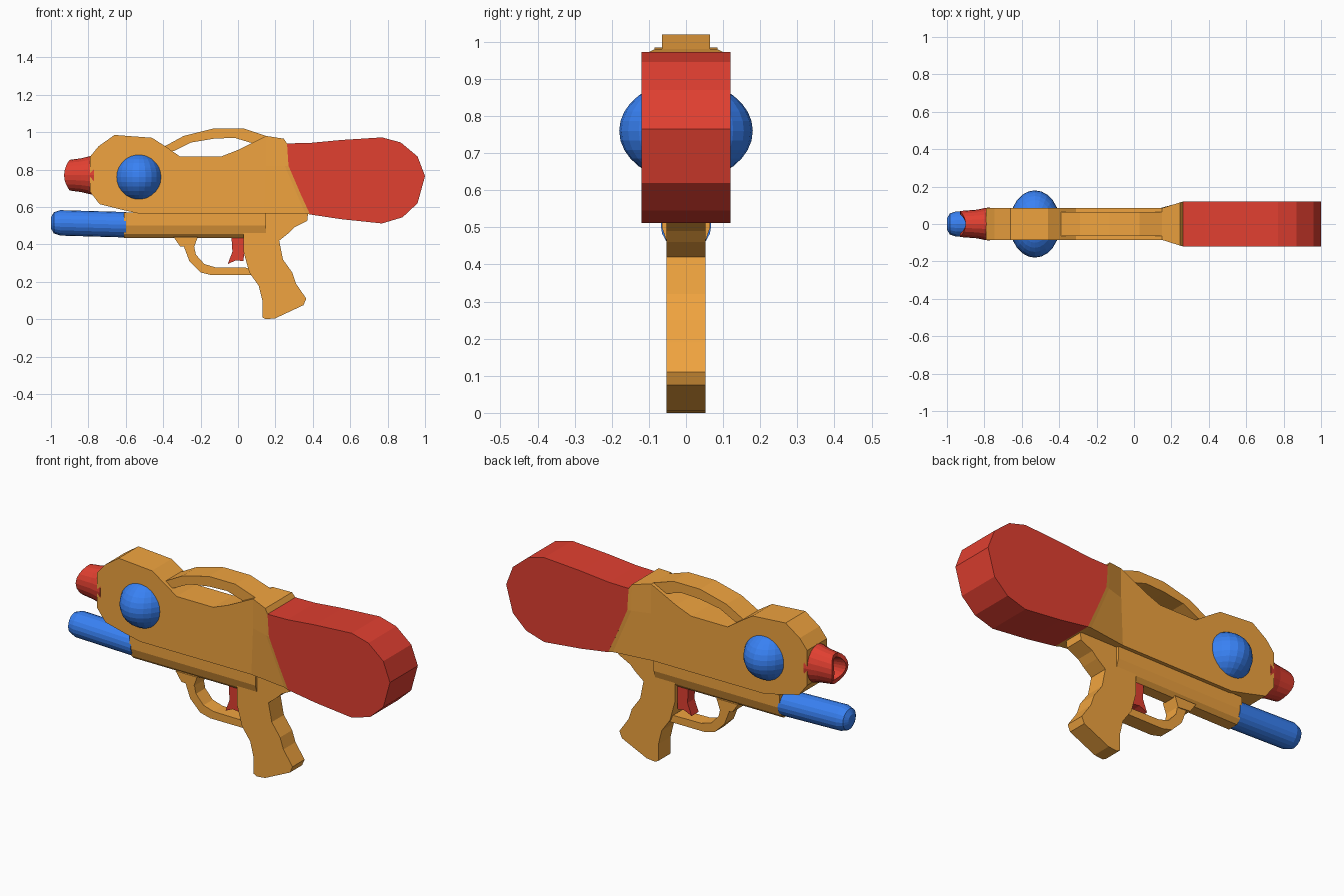
import bpy, bmesh
from math import sin, cos, pi


def material(name, rgb):
    m = bpy.data.materials.new(name)
    m.diffuse_color = (*rgb, 1)
    return m


ORANGE = material("orange", (0.87, 0.37, 0.05))
RED = material("red", (0.75, 0.05, 0.03))
BLUE = material("blue", (0.04, 0.22, 0.90))


def loft(name, rings, mat):
    """Skin a list of equal-length closed rings and cap both ends."""
    bm = bmesh.new()
    vs = [[bm.verts.new(p) for p in r] for r in rings]
    n = len(vs[0])
    for a, b in zip(vs, vs[1:]):
        for i in range(n):
            j = (i + 1) % n
            bm.faces.new((a[i], a[j], b[j], b[i]))
    bm.faces.new(vs[0])
    bm.faces.new(vs[-1])
    bmesh.ops.recalc_face_normals(bm, faces=bm.faces)
    me = bpy.data.meshes.new(name)
    bm.to_mesh(me)
    bm.free()
    me.materials.append(mat)
    ob = bpy.data.objects.new(name, me)
    bpy.context.collection.objects.link(ob)
    return ob


def slab(name, profile, half, mat):
    """Side profile (x, z) extruded symmetrically across y."""
    return loft(name, [[(x, y, z) for x, z in profile] for y in (-half, half)], mat)


def tube(name, stations, mat, squash=1, saddle=0, n=20):
    """Rings along x from (x, z, radius, saddle weight)."""
    rings = []
    for x, z, r, w in stations:
        rings.append([(x + saddle * w * sin(2 * pi * i / n) ** 2,
                       r * squash * cos(2 * pi * i / n),
                       z + r * sin(2 * pi * i / n)) for i in range(n)])
    return loft(name, rings, mat)


# Upper body
slab("upper_body", [
    (-0.79, 0.87), (-0.745, 0.925), (-0.66, 0.985), (-0.46, 0.97), (-0.39, 0.925),
    (-0.31, 0.87), (-0.09, 0.87), (0.0, 0.905), (0.08, 0.945), (0.15, 0.98),
    (0.15, 0.565), (-0.53, 0.565), (-0.62, 0.585), (-0.74, 0.615), (-0.79, 0.68)],
    0.085, ORANGE)

# Flared collar that widens into the tank
flare = []
for hw, pts in ((0.085, [(0.15, 0.98), (0.15, 0.82), (0.14, 0.565)]),
                (0.115, [(0.245, 0.965), (0.25, 0.82), (0.36, 0.565)]),
                (0.12, [(0.262, 0.94), (0.27, 0.82), (0.385, 0.56)])):
    flare.append([(x, -hw, z) for x, z in pts] + [(x, hw, z) for x, z in reversed(pts)])
loft("tank_collar", flare, ORANGE)

# Water tank
slab("water_tank", [
    (0.262, 0.94), (0.38, 0.942), (0.55, 0.958), (0.77, 0.972), (0.87, 0.945),
    (0.96, 0.87), (1.0, 0.765), (0.96, 0.62), (0.88, 0.545), (0.77, 0.512),
    (0.55, 0.535), (0.385, 0.56), (0.33, 0.68), (0.27, 0.82)], 0.12, RED)

# Lower body with a rounded underside
section = [(-0.065, 0.57), (-0.065, 0.50), (-0.05, 0.455), (-0.03, 0.435)]
section += [(-y, z) for y, z in reversed(section)]
loft("lower_body", [[(x, y, z) for y, z in section] for x in (-0.61, 0.15)], ORANGE)

# Grip
slab("grip", [
    (0.03, 0.57), (0.03, 0.36), (0.06, 0.25), (0.11, 0.18), (0.13, 0.10),
    (0.13, 0.01), (0.15, 0.0), (0.20, 0.005), (0.35, 0.075), (0.365, 0.11),
    (0.31, 0.19), (0.29, 0.25), (0.24, 0.32), (0.22, 0.42), (0.27, 0.46),
    (0.30, 0.49), (0.37, 0.525), (0.375, 0.57)], 0.052, ORANGE)

# Carry handle
slab("carry_handle", [
    (-0.40, 0.92), (-0.29, 0.98), (-0.13, 1.02), (0.03, 1.02), (0.15, 0.98),
    (0.15, 0.945), (0.08, 0.94), (-0.02, 0.97), (-0.13, 0.965), (-0.25, 0.945),
    (-0.34, 0.90), (-0.39, 0.89)], 0.065, ORANGE)

# Trigger guard, its mount and the trigger
slab("trigger_guard", [
    (-0.29, 0.39), (-0.26, 0.31), (-0.20, 0.25), (-0.14, 0.235), (0.08, 0.235),
    (0.05, 0.275), (-0.12, 0.277), (-0.18, 0.295), (-0.225, 0.345), (-0.235, 0.39)],
    0.04, ORANGE)
slab("guard_mount", [(-0.345, 0.44), (-0.31, 0.39), (-0.235, 0.385), (-0.215, 0.44)],
     0.045, ORANGE)
slab("trigger", [(-0.035, 0.44), (0.035, 0.44), (0.03, 0.31), (-0.01, 0.315),
                 (-0.055, 0.295), (-0.03, 0.36)], 0.03, RED)

# Nozzle with a saddle-shaped hollow mouth
tube("nozzle", [(-0.77, 0.77, 0.105, 0), (-0.80, 0.77, 0.10, 0), (-0.84, 0.77, 0.09, 0),
                (-0.93, 0.77, 0.082, 1), (-0.93, 0.77, 0.06, 1), (-0.86, 0.77, 0.045, 0)],
     RED, squash=0.85, saddle=0.03)

# Pump handle
tube("pump_handle", [(-0.60, 0.505, 0.068, 0), (-0.95, 0.515, 0.068, 0),
                     (-0.985, 0.515, 0.056, 0), (-1.0, 0.515, 0.03, 0)], BLUE)

# Bulging side domes
bpy.ops.mesh.primitive_uv_sphere_add(segments=24, ring_count=16, location=(-0.53, 0, 0.76))
dome = bpy.context.object
dome.name = "side_domes"
dome.scale = (0.135, 0.18, 0.135)
dome.data.materials.append(BLUE)
